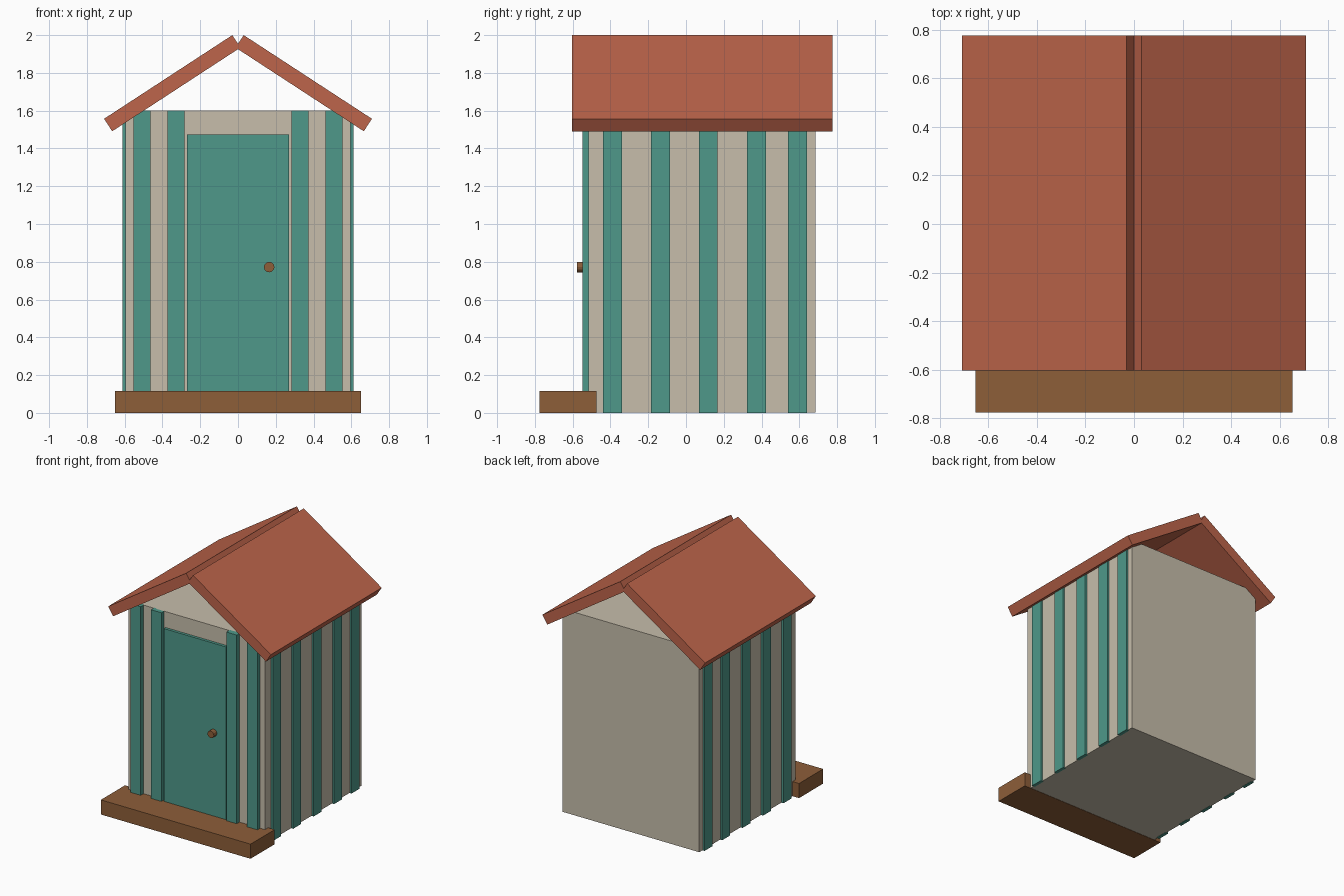
import bpy
import bmesh
from math import pi
from mathutils import Matrix, Vector

old = bpy.data.objects.get("Cube")
if old:
    bpy.data.objects.remove(old, do_unlink=True)


def make_material(name, srgb):
    linear = [((c / 255 + 0.055) / 1.055) ** 2.4 for c in srgb]
    mat = bpy.data.materials.new(name)
    mat.use_nodes = True
    mat.diffuse_color = (*linear, 1)
    bsdf = mat.node_tree.nodes["Principled BSDF"]
    bsdf.inputs["Base Color"].default_value = (*linear, 1)
    bsdf.inputs["Roughness"].default_value = 0.9
    return mat


CREAM = make_material("cream wall", (199, 190, 171))
TEAL = make_material("teal paint", (78, 153, 138))
RED = make_material("terracotta roof", (190, 101, 75))
WOOD = make_material("brown wood", (141, 94, 57))


def finish(name, bm, mat):
    bmesh.ops.recalc_face_normals(bm, faces=bm.faces)
    mesh = bpy.data.meshes.new(name)
    bm.to_mesh(mesh)
    bm.free()
    mesh.materials.append(mat)
    obj = bpy.data.objects.new(name, mesh)
    bpy.context.collection.objects.link(obj)
    return obj


def box(name, x, y, z, mat):
    """Box spanning the (low, high) pairs x, y and z."""
    bm = bmesh.new()
    spans = (x, y, z)
    centre = Vector([(a + b) / 2 for a, b in spans])
    size = [b - a for a, b in spans]
    bmesh.ops.create_cube(bm, size=1,
                          matrix=Matrix.Translation(centre) @ Matrix.Diagonal((*size, 1)))
    return finish(name, bm, mat)


# Hut body and front step
WALL, FRONT, BACK, TOP = 0.595, -0.515, 0.685, 1.6
box("body", (-WALL, WALL), (FRONT, BACK), (0.002, TOP), CREAM)
box("step", (-0.652, 0.652), (-0.775, -0.475), (0, 0.115), WOOD)

# Door and round knob
box("door", (-0.27, 0.27), (-0.537, FRONT + 0.01), (0.02, 1.475), TEAL)
bm = bmesh.new()
bmesh.ops.create_cone(bm, cap_ends=True, segments=12, radius1=0.028, radius2=0.028, depth=0.05,
                      matrix=Matrix.Translation((0.165, -0.551, 0.772)) @ Matrix.Rotation(pi / 2, 4, "X"))
finish("door_knob", bm, WOOD)

for side, label in ((-1, "right"), (1, "left")):
    # Painted boards on the front
    for i, x in enumerate((0.328, 0.508)):
        cx = side * x
        box(f"front_board_{label}_{i + 1}", (cx - 0.045, cx + 0.045),
            (-0.549, FRONT + 0.01), (0.02, TOP), TEAL)
    # Painted boards along the side walls
    for i, y in enumerate((-0.39, -0.136, 0.118, 0.373, 0.591)):
        span = sorted((side * (WALL - 0.01), side * 0.611))
        box(f"side_board_{label}_{i + 1}", span, (y - 0.05, y + 0.05), (0, TOP), TEAL)
    # Sloping roof slab, extruded from its end profile
    profile = ((0.03, 2.0), (0.709, 1.557), (0.666, 1.491), (-0.013, 1.934))
    bm = bmesh.new()
    face = bm.faces.new([bm.verts.new((side * x, -0.603, z)) for x, z in profile])
    ext = bmesh.ops.extrude_face_region(bm, geom=[face], use_keep_orig=True)
    verts = [v for v in ext["geom"] if isinstance(v, bmesh.types.BMVert)]
    bmesh.ops.translate(bm, verts=verts, vec=(0, 1.378, 0))
    finish(f"roof_{label}", bm, RED)
